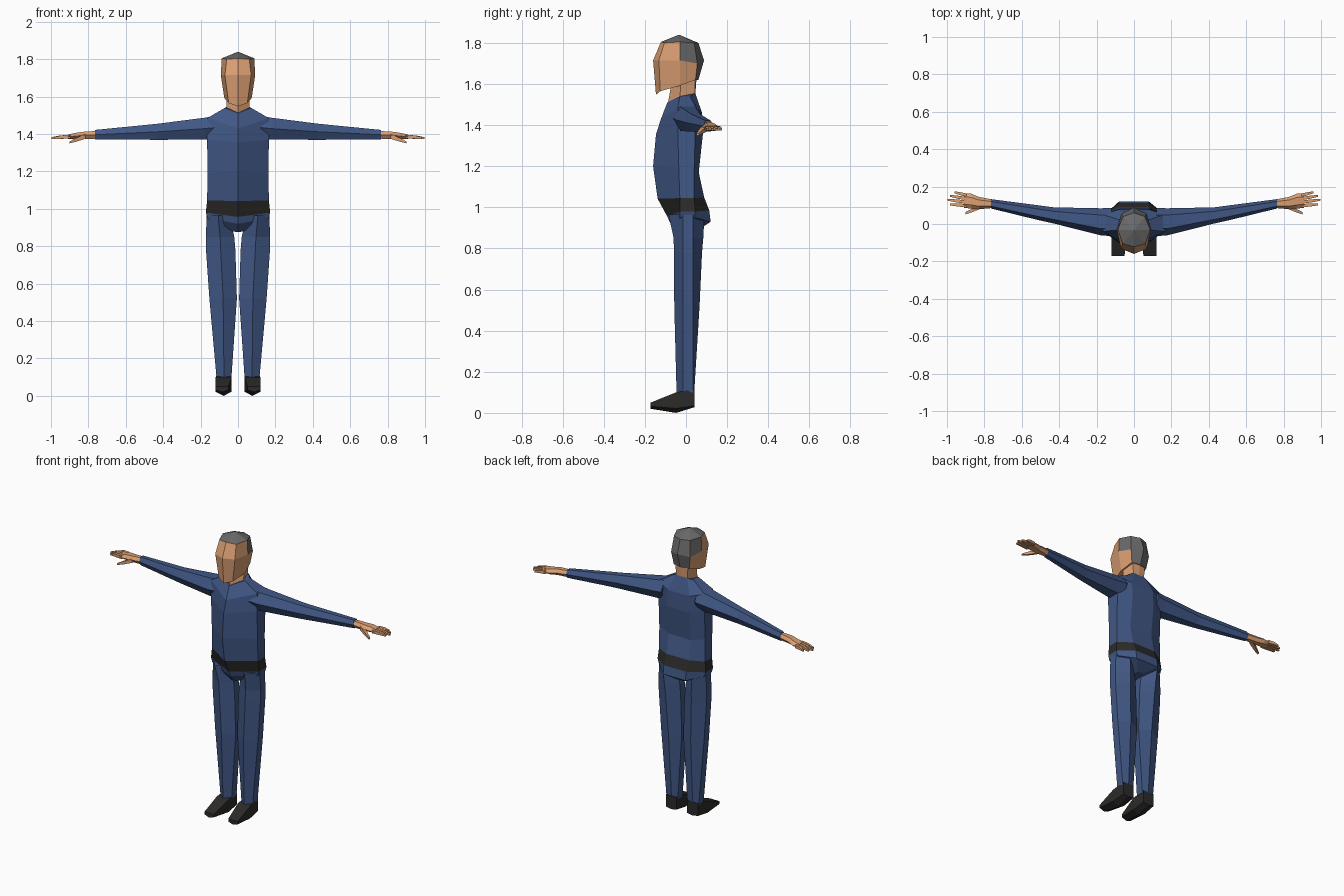
import bpy, bmesh, math
from mathutils import Vector


def material(name, rgb):
    m = bpy.data.materials.new(name)
    m.diffuse_color = (*rgb, 1)
    return m


BLUE = material("blue cloth", (0.052, 0.096, 0.235))
SKIN = material("skin", (0.70, 0.345, 0.17))
HAIR = material("grey hair", (0.14, 0.14, 0.14))
DARK = material("black leather", (0.025, 0.024, 0.023))


def loft(name, rings, mats, mirror=False, apex=None, rule=None):
    """Skin a list of equal-length rings, cap the ends (or close with an apex)."""
    bm = bmesh.new()
    vs = [[bm.verts.new(p) for p in r] for r in rings]
    n = len(vs[0])
    for a, b in zip(vs, vs[1:]):
        for i in range(n):
            j = (i + 1) % n
            bm.faces.new((a[i], a[j], b[j], b[i]))
    bm.faces.new(vs[0])
    if apex:
        top = bm.verts.new(apex)
        for i in range(n):
            bm.faces.new((vs[-1][i], vs[-1][(i + 1) % n], top))
    else:
        bm.faces.new(vs[-1])
    bmesh.ops.recalc_face_normals(bm, faces=bm.faces)
    if rule:
        for f in bm.faces:
            f.material_index = rule(f.calc_center_median())
    me = bpy.data.meshes.new(name)
    bm.to_mesh(me)
    bm.free()
    for m in mats:
        me.materials.append(m)
    ob = bpy.data.objects.new(name, me)
    bpy.context.collection.objects.link(ob)
    if mirror:
        ob.modifiers.new("mirror", 'MIRROR').use_mirror_merge = False
    return ob


def sym(*half):
    """Full ring from a half outline running front centre -> back centre."""
    return list(half) + [(-x, y, z) for x, y, z in half[-2:0:-1]]


def body(f, zf, w, ya, yb, zs, bx, b, zb):
    return sym((0, f, zf), (w, ya, zs), (w, yb, zs), (bx, b, zb), (0, b, zb))


def xring(x, y, z, ry, rz, n=6):
    """Ring across the x axis for arms and hands."""
    off = math.pi / 4 if n == 4 else 0
    k = math.sin(math.pi / 3) if n == 6 else math.sin(math.pi / 4)
    ky = 1 if n == 6 else k
    return [(x, y + ry / ky * math.cos(off + i * math.tau / n),
             z + rz / k * math.sin(off + i * math.tau / n)) for i in range(n)]


# Torso: jacket, belt and seat share their border rings
T = [body(-.09, 1.512, .07, -.03, .02, 1.54, .04, .045, 1.555),
     body(-.122, 1.43, .165, -.04, .05, 1.485, .08, .078, 1.46),
     body(-.146, 1.355, .165, -.04, .045, 1.37, .08, .082, 1.355),
     body(-.16, 1.20, .163, -.035, .04, 1.19, .08, .062, 1.17),
     body(-.138, 1.042, .165, -.03, .04, 1.045, .08, .088, 1.05),
     body(-.092, .957, .172, -.03, .045, .98, .08, .113, .985),
     body(-.075, .92, .163, -.03, .045, .95, .08, .12, .93),
     body(-.045, .875, .03, -.02, .03, .88, .02, .06, .89)]
loft("jacket", T[:5], [BLUE])
loft("belt", T[4:6], [DARK])
loft("trouser_seat", T[5:], [BLUE])

# Sleeves
loft("sleeve", [xring(.12, .01, 1.435, .075, .062),
                xring(.18, .012, 1.429, .072, .058),
                xring(.43, .046, 1.412, .043, .043),
                xring(.52, .062, 1.408, .039, .038),
                xring(.765, .108, 1.396, .025, .026)], [BLUE], True)

# Hands
loft("palm", [xring(.75, .108, 1.396, .022, .021),
              xring(.83, .112, 1.393, .033, .019),
              xring(.87, .122, 1.389, .040, .017),
              xring(.91, .126, 1.385, .039, .012)], [SKIN], True)
for y0, x1, y1 in ((.154, .96, .170), (.136, .985, .151), (.117, .998, .130), (.098, .985, .105)):
    loft("finger", [xring(.895, y0, 1.385, .009, .010, 4),
                    xring((.9 + x1) / 2, (y0 + y1) / 2, 1.384, .008, .009, 4),
                    xring(x1, y1, 1.378, .005, .005, 4)], [SKIN], True)
loft("thumb", [xring(.815, .098, 1.388, .014, .013, 4),
               xring(.865, .073, 1.369, .010, .010, 4),
               xring(.902, .057, 1.355, .006, .005, 4)], [SKIN], True)


# Trouser legs
def leg(z, xi, xo, f, b):
    c = (xi + xo) / 2
    return [(c, f, z), (xo, -.015, z), (xo, .035, z), (c, b, z), (xi, .035, z), (xi, -.015, z)]


loft("trouser_leg", [leg(.965, .045, .167, -.085, .09),
                     leg(.85, .02, .172, -.06, .084),
                     leg(.78, .014, .171, -.059, .078),
                     leg(.52, .006, .153, -.057, .066),
                     leg(.10, .035, .115, -.046, .04)], [BLUE], True)


# Shoes
def shoe(y, c, h, zt, zl, zb):
    return [(c - h, y, zt), (c + h, y, zt), (c + h, y, zl), (c, y, zb), (c - h, y, zl)]


loft("shoe", [shoe(.042, .076, .038, .115, .035, .028),
              shoe(-.048, .077, .042, .10, .022, 0),
              shoe(-.172, .085, .034, .05, .032, .02)], [DARK], True)

# Neck
loft("neck", [sym((0, -.088, 1.505), (.06, -.03, 1.52), (.04, .042, 1.53), (0, .044, 1.53)),
              sym((0, -.07, 1.61), (.062, -.025, 1.62), (.045, .045, 1.64), (0, .052, 1.64))], [SKIN])


# Head: hair covers the crown, the sides behind the temples and the nape
def head_rule(c):
    return 1 if c.z > 1.808 or (c.z > 1.72 and c.y > -.02) or c.y > .05 else 0


loft("head", [sym((0, -.146, 1.548), (.05, -.125, 1.565), (.073, -.03, 1.592), (.055, .046, 1.62), (0, .06, 1.62)),
              sym((0, -.16, 1.715), (.07, -.132, 1.715), (.092, -.03, 1.715), (.068, .055, 1.70), (0, .088, 1.715)),
              sym((0, -.122, 1.805), (.06, -.105, 1.80), (.087, -.03, 1.805), (.058, .04, 1.80), (0, .06, 1.80))],
     [SKIN, HAIR], apex=(0, -.034, 1.84), rule=head_rule)
